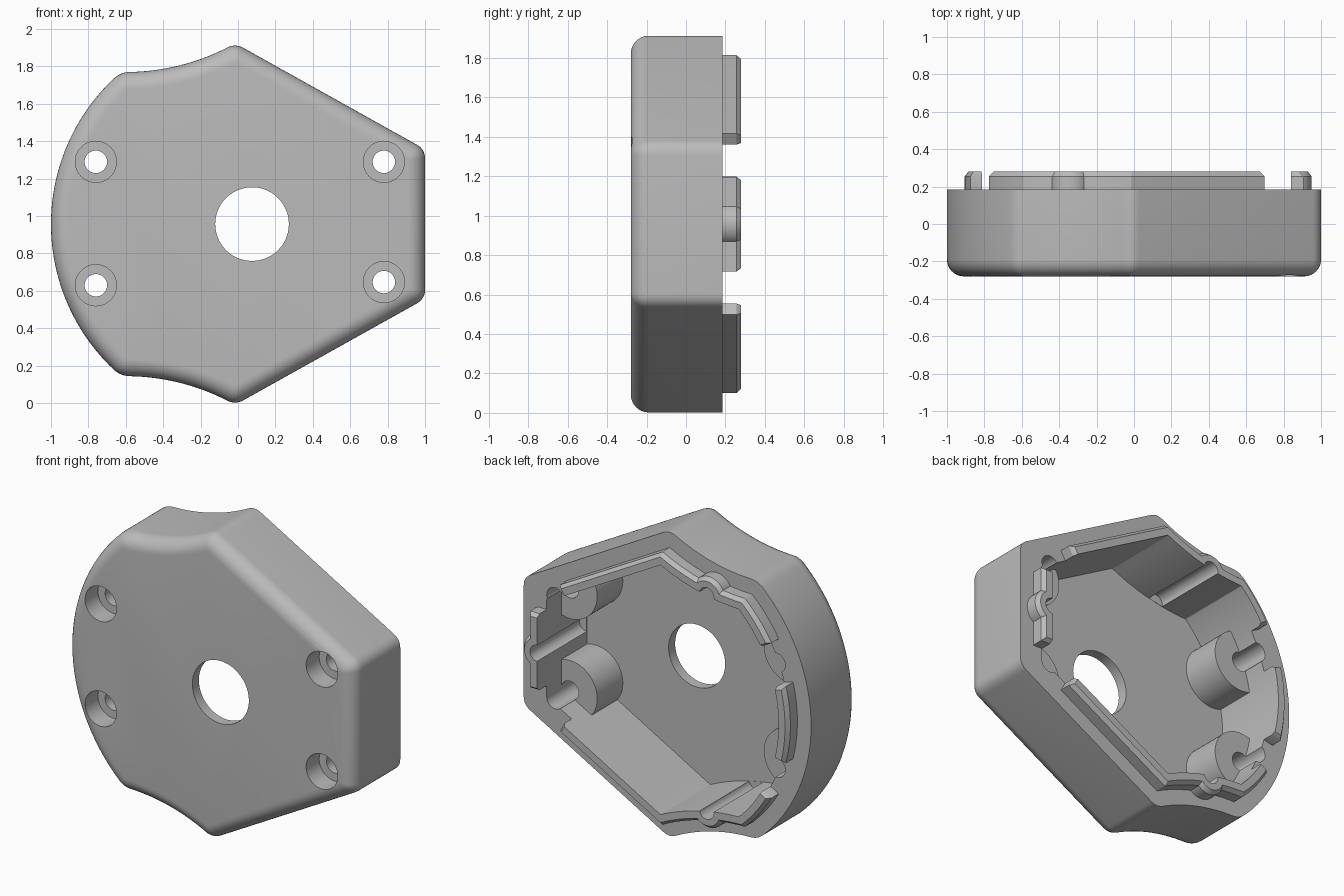
import bpy, bmesh, math
from mathutils import Vector as V
from mathutils.geometry import intersect_line_sphere_2d, intersect_sphere_sphere_2d

if "Cube" in bpy.data.objects:
    bpy.data.objects.remove(bpy.data.objects["Cube"])

MID_Z = 0.957
FRONT, FLOOR, RIM, LIP_TOP = -0.28, -0.215, 0.185, 0.28
WALL, ROUND = 0.16, 0.09
HUB, HUB_R = V((0.07, 0)), 1.07            # large convex side
SCOOP, SCOOP_R = V((-0.6, 2.003)), 1.19    # concave sides

grey = bpy.data.materials.new("grey_plastic")
grey.use_nodes = True
grey.diffuse_color = (0.5, 0.5, 0.5, 1)
grey.node_tree.nodes["Principled BSDF"].inputs["Base Color"].default_value = (0.5, 0.5, 0.5, 1)


def arc(c, r, a, b, n):
    return [c + V((math.cos(a + (b - a) * i / n), math.sin(a + (b - a) * i / n))) * r
            for i in range(n + 1)]


def angle(c, p):
    return math.atan2(p.y - c.y, p.x - c.x)


def outline(d):
    """Case outline moved inward by d, with softened corners."""
    trim = max(0.004, 0.05 - d * 0.5)
    slope = -0.558
    along = V((1, slope)).normalized()
    base = V((0, 0.958)) + V((along.y, -along.x)) * d
    r1, r2 = HUB_R - d, SCOOP_R + d
    a = V((1 - d, base.y + slope * (1 - d - base.x)))
    b = min((p for p in intersect_line_sphere_2d(base, a, SCOOP, r2, False) if p),
            key=lambda p: abs(p.x))
    c = min(intersect_sphere_sphere_2d(HUB, r1, SCOOP, r2), key=lambda p: p.x)
    start, end = angle(SCOOP, b), angle(SCOOP, c)
    edges = [
        [V((1 - d, 0)), a - V((0, trim))],
        [a - along * trim, b + along * trim],
        arc(SCOOP, r2, start - trim / r2, end + trim / r2, 16),
        arc(HUB, r1, angle(HUB, c) + trim / r1, math.pi, 24),
    ]
    half = []
    for i, edge in enumerate(edges):
        half += edge
        if i < 3:
            p, q, s = edge[-1], (a, b, c)[i], edges[i + 1][0]
            for k in range(1, 6):
                t = k / 6
                half.append(p * (1 - t) ** 2 + q * 2 * t * (1 - t) + s * t * t)
    return half + [V((p.x, -p.y)) for p in reversed(half[1:-1])]


def loft(name, rings):
    """Solid through rings of equal point count, each given as (y, points)."""
    bm = bmesh.new()
    loops = [[bm.verts.new((p[0], y, p[1] + MID_Z)) for p in pts] for y, pts in rings]
    for lo, hi in zip(loops, loops[1:]):
        for i in range(len(lo)):
            j = (i + 1) % len(lo)
            bm.faces.new((lo[i], lo[j], hi[j], hi[i]))
    bm.faces.new(loops[0])
    bm.faces.new(loops[-1])
    bmesh.ops.recalc_face_normals(bm, faces=bm.faces)
    mesh = bpy.data.meshes.new(name)
    bm.to_mesh(mesh)
    bm.free()
    mesh.materials.append(grey)
    obj = bpy.data.objects.new(name, mesh)
    bpy.context.collection.objects.link(obj)
    return obj


def rod(p, r, y0, y1, r_end=None):
    rings = [(y0, arc(V(p), r, 0, math.tau, 48)[:-1]), (y1, arc(V(p), r, 0, math.tau, 48)[:-1])]
    if r_end:
        rings.append((LIP_TOP, arc(V(p), r_end, 0, math.tau, 48)[:-1]))
    return loft("cutter", rings)


def combine(obj, tool, operation="DIFFERENCE", keep=False):
    mod = obj.modifiers.new("combine", "BOOLEAN")
    mod.operation, mod.solver, mod.object = operation, "EXACT", tool
    bpy.context.view_layer.update()
    result = bpy.data.meshes.new_from_object(
        obj.evaluated_get(bpy.context.evaluated_depsgraph_get()))
    obj.modifiers.clear()
    obj.data = result
    if not keep:
        bpy.data.objects.remove(tool)


def flip(points, s):
    return [V((p[0], p[1] * s)) for p in points]


screws = [(-0.76, 0.333), (-0.76, -0.327), (0.78, 0.333), (0.78, -0.31)]
scoop_mid = SCOOP + V((0.193, -0.981)) * (SCOOP_R + WALL)
grooves = [(1 - WALL, 0), tuple(scoop_mid), (scoop_mid.x, -scoop_mid.y)]

# Outer body with rounded front edge
rings = [(RIM, outline(0)), (FRONT + ROUND, outline(0))]
for k in range(1, 9):
    t = math.pi / 2 * k / 8
    rings.append((FRONT + ROUND - ROUND * math.sin(t), outline(ROUND * (1 - math.cos(t)))))
body = loft("case_body", rings)

# Hollow that leaves the screw bosses standing
hollow = loft("hollow", [(FLOOR, outline(WALL)), (0.4, outline(WALL))])
for p in screws:
    combine(hollow, rod(p, 0.19, FLOOR - 0.1, 0.04))
combine(body, hollow, keep=True)

# Wall grooves, screw holes with counterbores, centre hole
for p in grooves:
    combine(body, rod(p, 0.05, FLOOR + 0.002, 0.4))
for p in screws:
    combine(body, rod(p, 0.06, -0.4, 0.4))
    combine(body, rod(p, 0.11, -0.4, FRONT + 0.13))
combine(body, rod((0.075, 0), 0.197, -0.4, 0))

# Locating lip with chamfered outer edge, bulging round the grooves
lip = loft("locating_lip", [(RIM - 0.01, outline(0.095)), (LIP_TOP - 0.025, outline(0.095)),
                            (LIP_TOP, outline(0.115))])
for p in grooves:
    combine(lip, rod(p, 0.11, RIM - 0.01, LIP_TOP - 0.025, 0.09), "UNION")
combine(lip, hollow)
for p in grooves:
    combine(lip, rod(p, 0.05, 0, 0.4))

# Gaps in the lip beside each screw
corner_gap = [(0.62, 0.32), (0.62, 0.24), (1.1, 0.24), (1.1, 0.62), (0.79, 0.62)]
near, far = math.pi - math.radians(14.3), math.pi - math.radians(30)
side_gap = arc(HUB, 0.7, near, far, 1) + arc(HUB, 1.15, far, near, 1)
for s in (1, -1):
    for gap in (corner_gap, side_gap):
        pts = flip(gap, s)
        mid = sum(pts, V((0, 0))) / len(pts)
        wide = [mid + (p - mid) * 1.2 for p in pts]
        combine(lip, loft("cutter", [(0.1, pts), (LIP_TOP - 0.025, pts), (LIP_TOP + 0.02, wide)]))

# Smooth curves, crisp edges
for obj in (body, lip):
    bpy.ops.object.select_all(action="DESELECT")
    obj.select_set(True)
    bpy.context.view_layer.objects.active = obj
    bpy.ops.object.shade_smooth_by_angle(angle=math.radians(30))
